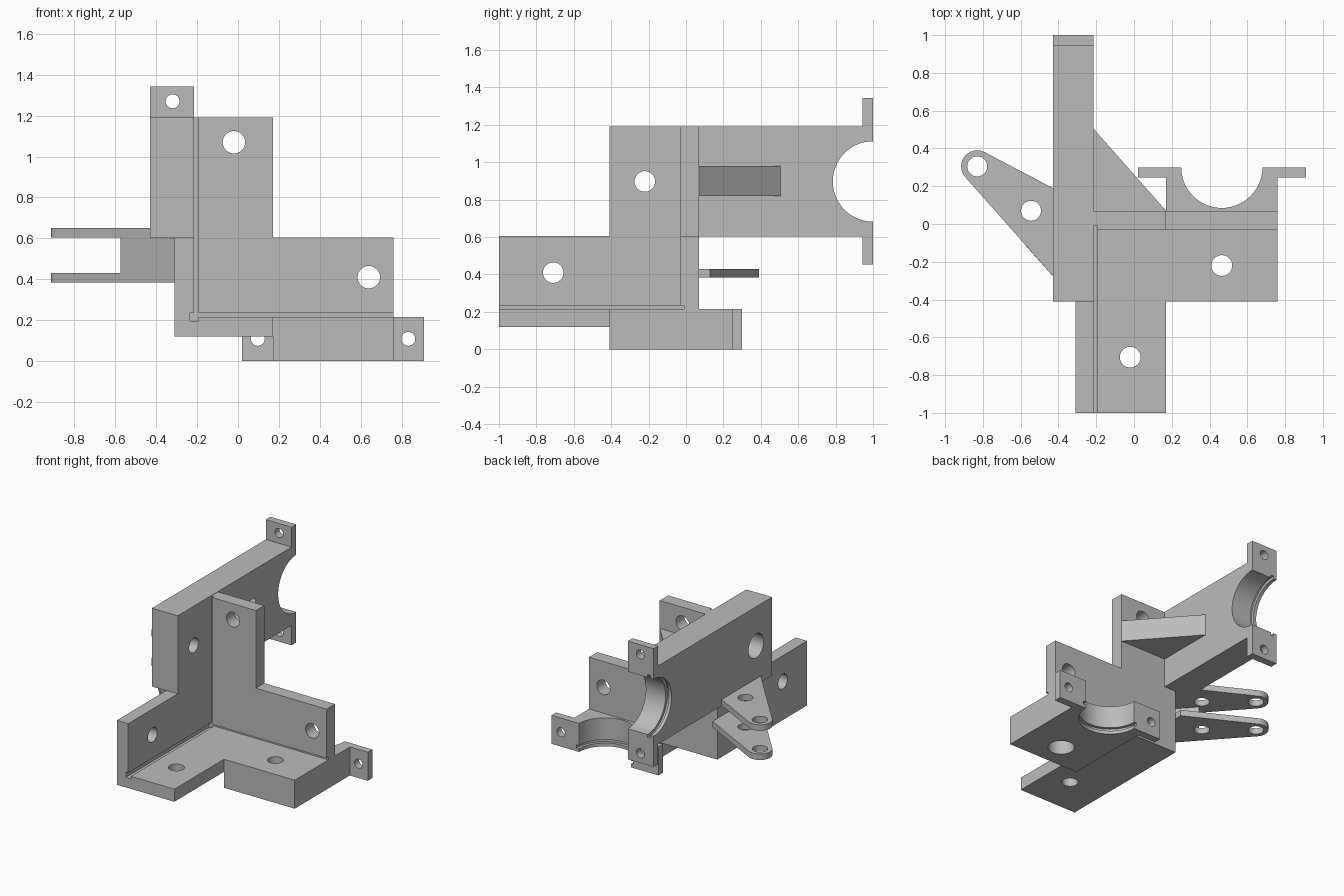
import bpy, bmesh
from math import sin, cos, radians

if "Cube" in bpy.data.objects:
    bpy.data.objects.remove(bpy.data.objects["Cube"])

grey = bpy.data.materials.new("machined_grey")
grey.diffuse_color = (0.5, 0.5, 0.5, 1)
grey.use_nodes = True
grey.node_tree.nodes["Principled BSDF"].inputs["Base Color"].default_value = grey.diffuse_color


def arc(cx, cy, r, a0=0, a1=360, n=48):
    """Points on an arc; a full circle leaves out the repeated last point."""
    m = n if a1 - a0 == 360 else n - 1
    return [(cx + r * cos(radians(a0 + (a1 - a0) * i / m)),
             cy + r * sin(radians(a0 + (a1 - a0) * i / m))) for i in range(n)]


def rect(u0, u1, v0, v1):
    return [(u0, v0), (u1, v0), (u1, v1), (u0, v1)]


def prism(name, pts, axis, lo, hi):
    """Extrude a profile along an axis: x uses (y, z), y uses (x, z), z uses (x, y)."""
    place = {"x": lambda u, v, w: (w, u, v),
             "y": lambda u, v, w: (u, w, v),
             "z": lambda u, v, w: (u, v, w)}[axis]
    bm = bmesh.new()
    a = [bm.verts.new(place(u, v, lo)) for u, v in pts]
    b = [bm.verts.new(place(u, v, hi)) for u, v in pts]
    bm.faces.new(a)
    bm.faces.new(b)
    n = len(pts)
    for i in range(n):
        bm.faces.new((a[i], a[(i + 1) % n], b[(i + 1) % n], b[i]))
    bmesh.ops.recalc_face_normals(bm, faces=bm.faces)
    me = bpy.data.meshes.new(name)
    bm.to_mesh(me)
    bm.free()
    me.materials.append(grey)
    ob = bpy.data.objects.new(name, me)
    bpy.context.collection.objects.link(ob)
    return ob


def cut(ob, pts, axis, lo, hi):
    """Subtract a prism from a part."""
    tool = prism("cutter", pts, axis, lo, hi)
    mod = ob.modifiers.new("cut", "BOOLEAN")
    mod.operation, mod.solver, mod.object = "DIFFERENCE", "EXACT", tool
    bpy.context.view_layer.update()
    dg = bpy.context.evaluated_depsgraph_get()
    me = bpy.data.meshes.new_from_object(ob.evaluated_get(dg))
    ob.modifiers.clear()
    ob.data = me
    bpy.data.objects.remove(tool)


def eared_arm(name, axis, mid, start, end, lo, hi, swap):
    """Thick arm with two ears and a half-round bearing seat at its end."""
    h, e, t = 0.295, 0.445, 0.055
    pts = [(mid - h, start), (mid + h, start), (mid + h, end - t), (mid + e, end - t),
           (mid + e, end), (mid - e, end), (mid - e, end - t), (mid - h, end - t)]
    turn = (lambda p: [(v, u) for u, v in p]) if swap else (lambda p: p)
    ob = prism(name, turn(pts), axis, lo, hi)
    cut(ob, turn(arc(mid, end, 0.215, n=64)), axis, lo - 0.1, hi + 0.1)   # bearing seat
    cut(ob, turn(arc(mid, end, 0.237, n=64)), axis, lo + 0.025, lo + 0.05)  # ring groove
    bolt = turn([(mid, start + 0.19)])[0]
    cut(ob, arc(*bolt, 0.055), axis, lo - 0.1, hi + 0.1)                  # bolt hole
    cut(ob, arc(*bolt, 0.09), axis, lo - 0.1, lo + 0.115)                 # counterbore
    return ob


# Floor plate and thick floor arm
floor = prism("floor_plate", rect(-0.31, 0.17, -1, 0.07), "z", 0.12, 0.215)
cut(floor, arc(-0.02, -0.705, 0.055), "z", 0, 0.4)
floor_arm = eared_arm("floor_arm", "z", 0.465, -0.41, 0.30, 0, 0.215, False)

# Side wall and thick side arm
side = prism("side_wall", rect(-1, 0.07, 0.215, 0.605), "x", -0.31, -0.215)
cut(side, arc(-0.71, 0.41, 0.055), "x", -0.5, 0)
side_arm = eared_arm("side_arm", "x", 0.8975, -0.41, 1.0, -0.43, -0.215, True)

# Ear screw holes
for x in (0.097, 0.833):
    cut(floor_arm, arc(x, 0.108, 0.034, n=32), "y", 0.2, 0.4)
for z in (0.525, 1.27):
    cut(side_arm, arc(-0.32, z, 0.034, n=32), "y", 0.9, 1.1)

# Back wall
back = prism("back_wall", [(-0.215, 0.215), (0.76, 0.215), (0.76, 0.605), (0.17, 0.605),
                           (0.17, 1.19), (-0.215, 1.19)], "y", -0.03, 0.07)
for x, z in ((-0.02, 1.07), (0.64, 0.41)):
    cut(back, arc(x, z, 0.055), "y", -0.2, 0.2)

# Relief grooves along the inside corners
for ob in (floor, side):
    cut(ob, rect(-0.235, -0.193, 0.195, 0.235), "y", -1.1, -0.01)
cut(back, rect(-0.25, -0.193, -0.06, -0.01), "z", 0.1, 1.3)
cut(back, rect(-0.06, -0.01, 0.15, 0.235), "x", -0.3, 0.9)

# Gusset between side arm and back wall
prism("gusset", [(-0.215, 0.07), (0.17, 0.07), (-0.215, 0.505)], "z", 0.82, 0.98)

# Pair of hinge lugs with a rib between them
tip = arc(-0.83, 0.305, 0.085, 62, 222, 24)
lower = prism("lower_lug", tip + [(-0.31, -0.41), (-0.31, 0.127)], "z", 0.385, 0.43)
upper = prism("upper_lug", tip + [(-0.43, -0.275), (-0.43, 0.19)], "z", 0.605, 0.65)
for lug in (lower, upper):
    for x, y in ((-0.83, 0.305), (-0.545, 0.07)):
        cut(lug, arc(x, y, 0.053), "z", 0.3, 0.8)
prism("lug_rib", [(-0.575, -0.113), (-0.31, -0.41), (-0.31, -0.29), (-0.575, 0.006)],
      "z", 0.43, 0.605)

# Smooth the round surfaces, keep edges sharp
for ob in bpy.data.objects:
    ob.select_set(True)
    bpy.context.view_layer.objects.active = ob
bpy.ops.object.shade_smooth_by_angle(angle=radians(30))
